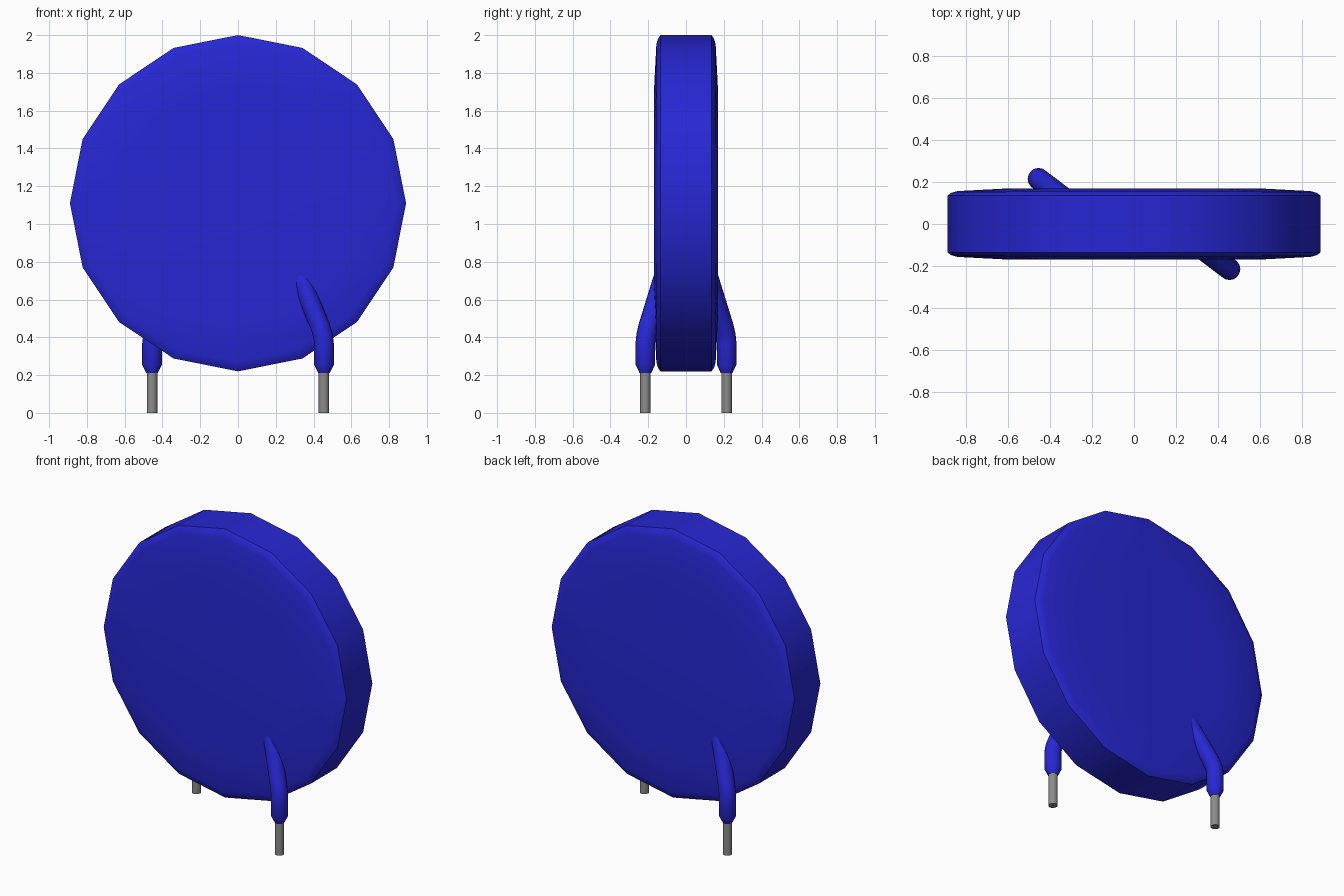
import bpy, bmesh, math
from mathutils import Vector, Matrix

cube = bpy.data.objects.get("Cube")
if cube:
    bpy.data.objects.remove(cube, do_unlink=True)


def material(name, rgb, roughness):
    m = bpy.data.materials.new(name)
    m.use_nodes = True
    m.diffuse_color = (*rgb, 1)
    shader = next(n for n in m.node_tree.nodes if n.type == 'BSDF_PRINCIPLED')
    shader.inputs["Base Color"].default_value = (*rgb, 1)
    shader.inputs["Roughness"].default_value = roughness
    return m


BLUE = material("blue coating", (0.02, 0.02, 0.66), 0.5)
GREY = material("grey metal", (0.26, 0.26, 0.26), 0.4)


def loft(name, rings, sides, mat, turn=0.0):
    """Skin a closed tube through rings of (centre, axis, radius)."""
    bm = bmesh.new()
    loops = []
    for centre, axis, radius in rings:
        q = Vector((0, 0, 1)).rotation_difference(Vector(axis).normalized())
        loops.append([bm.verts.new(Vector(centre) + q @ Vector(
            (radius * math.cos(a), radius * math.sin(a), 0)))
            for a in (math.tau * i / sides for i in range(sides))])
    for lo, hi in zip(loops, loops[1:]):
        for i in range(sides):
            j = (i + 1) % sides
            bm.faces.new((lo[i], lo[j], hi[j], hi[i]))
    bm.faces.new(loops[0][::-1])
    bm.faces.new(loops[-1])
    bmesh.ops.recalc_face_normals(bm, faces=bm.faces)
    bm.transform(Matrix.Rotation(turn, 4, 'Z'))
    mesh = bpy.data.meshes.new(name)
    bm.to_mesh(mesh)
    bm.free()
    mesh.materials.append(mat)
    obj = bpy.data.objects.new(name, mesh)
    bpy.context.collection.objects.link(obj)
    bpy.ops.object.select_all(action='DESELECT')
    obj.select_set(True)
    bpy.context.view_layer.objects.active = obj
    bpy.ops.object.shade_smooth_by_angle(angle=math.radians(32))
    return obj


# Sixteen-sided disc with rounded rim edges and slightly domed faces
half = [(0.59, 0.17), (0.84, 0.157), (0.87, 0.149), (0.89, 0.135)]
profile = [(r, -y) for r, y in half] + [(r, y) for r, y in reversed(half)]
loft("disc_body", [((0, y, 1.11), (0, 1, 0), r) for r, y in profile], 16, BLUE)

# Two legs, half a turn apart: bare wire below, bent coating running into the disc
X, Y = 0.455, -0.215
UP = Vector((0, 0, 1))
SLANT = Vector((-0.41, 0.31, 1))
BEND = Vector((X, Y, 0.41))
for side, turn in (("front", 0.0), ("back", math.pi)):
    loft(side + "_wire", [((X, Y, 0), UP, 0.028), ((X, Y, 0.24), UP, 0.028)],
         16, GREY, turn)
    coat = [((X, Y, 0.21), UP, 0.03),
            ((X, Y, 0.255), UP, 0.052),
            ((X, Y, 0.37), UP, 0.052),
            (BEND + Vector((-0.005, 0.004, 0)), UP + SLANT, 0.052),
            (BEND + SLANT * 0.05, SLANT, 0.052),
            (BEND + SLANT * 0.44, SLANT, 0.052)]
    loft(side + "_leg_coating", coat, 16, BLUE, turn)
